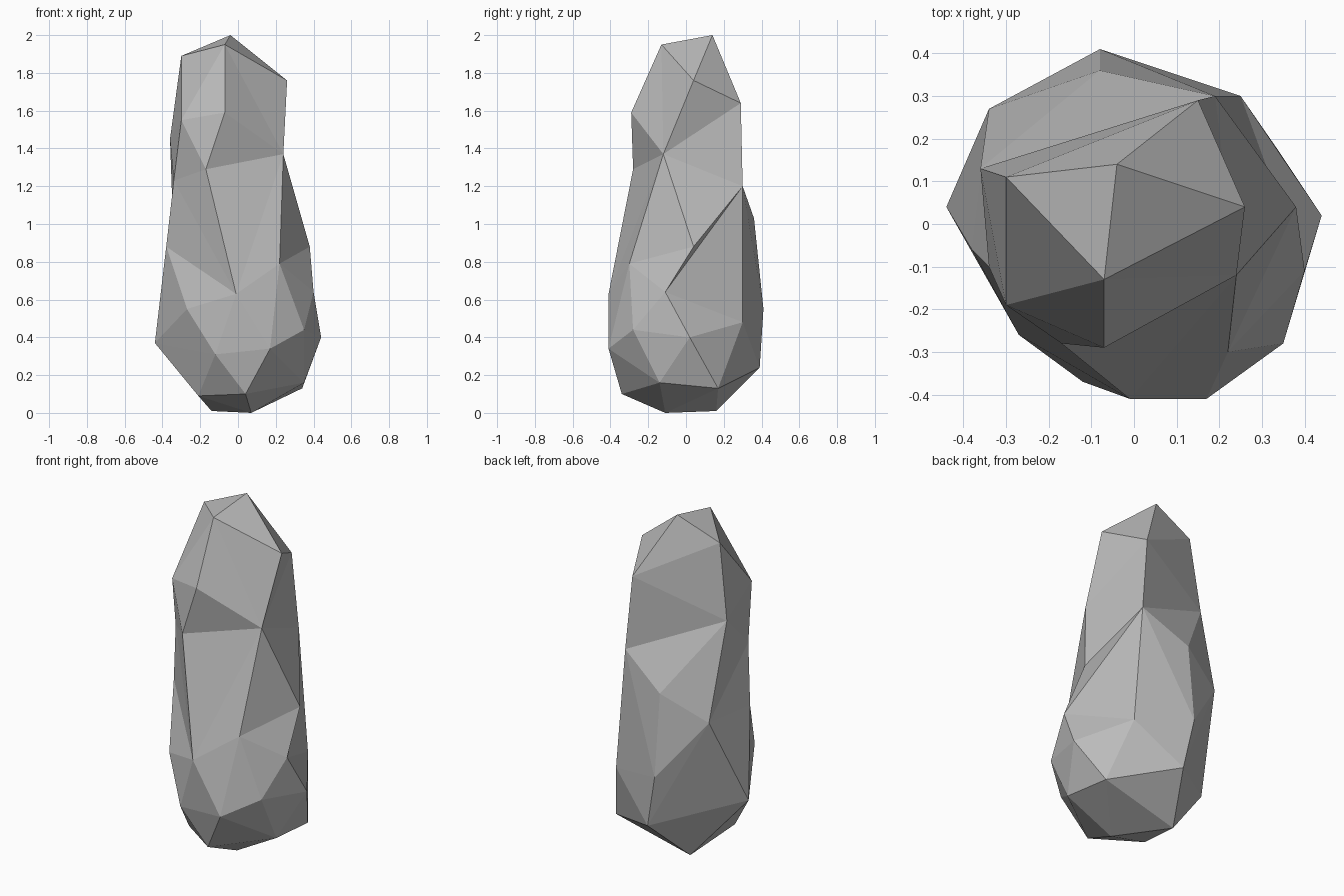
import bpy
import bmesh
import random
from mathutils import Vector

random.seed(1)

cube = bpy.data.objects.get("Cube")
if cube:
    bpy.data.objects.remove(cube, do_unlink=True)

# Corner points of the boulder, grouped in bands from the tip to the base
crown = [(-.04, .14, 2), (-.3, .11, 1.89), (-.07, -.13, 1.95),
         (.26, .04, 1.76), (.15, .29, 1.64)]
shoulder = [(-.07, -.29, 1.59), (-.3, -.19, 1.55), (-.36, .13, 1.45),
            (.24, -.12, 1.37), (-.17, -.28, 1.29), (-.34, -.1, 1.23),
            (.19, .3, 1.2)]
waist = [(-.08, .36, 1.03), (-.34, .27, .89), (-.38, -.06, .88),
         (.38, .04, .88), (.22, -.3, .79), (.4, -.11, .64),
         (-.01, -.41, .63)]
belly = [(-.27, -.26, .55), (-.08, .41, .55), (.25, .3, .48),
         (.35, -.28, .44), (.44, .02, .4), (-.44, .04, .37),
         (.17, -.41, .34), (-.12, -.37, .31), (-.02, .39, .24)]
foot = [(.35, -.14, .16), (.34, .17, .13), (.04, -.34, .1),
        (-.21, -.16, .09), (.07, -.11, 0), (-.14, .16, .01)]

# Creases that must run between two corners, counted from the tip
creases = [(2, 5), (5, 8), (8, 12), (5, 9), (9, 12), (12, 18), (18, 22),
           (11, 14), (14, 15), (6, 9), (9, 10), (16, 17), (15, 19),
           (25, 27), (31, 32), (25, 28), (28, 30), (23, 24), (26, 29),
           (29, 31), (26, 27), (7, 8)]


def crosses(a, b, c, d):
    """True if the arcs a-b and c-d cross on the unit sphere."""
    side_ab, side_cd = a.cross(b), c.cross(d)
    return (side_ab.dot(c) * side_ab.dot(d) < 0
            and side_cd.dot(a) * side_cd.dot(b) < 0
            and (a + b).dot(c + d) > 0)


def opposite_corners(edge):
    """The corners facing an edge in its two triangles."""
    return [v for f in edge.link_faces for v in f.verts if v not in edge.verts]


def force_crease(bm, start, end, ball):
    """Turn crossing edges until start and end share an edge."""
    for attempt in range(80):
        if any(e.other_vert(start) is end for e in start.link_edges):
            return
        options = []
        for edge in bm.edges:
            c, d = (ball[v] for v in edge.verts)
            if start in edge.verts or end in edge.verts:
                continue
            if not crosses(ball[start], ball[end], c, d):
                continue
            p, q = (ball[v] for v in opposite_corners(edge))
            if crosses(p, q, c, d):
                options.append(edge)
        if not options:
            return
        bmesh.utils.edge_rotate(random.choice(options), False)


def build_boulder(name, corners):
    """Wrap corners as a ball, set the creases, then pull to final shape."""
    bm = bmesh.new()
    verts = []
    ball = {}
    for x, y, z in corners:
        direction = Vector((x / .4, y / .4, (z - .95) / 1.05)).normalized()
        vert = bm.verts.new(direction)
        verts.append(vert)
        ball[vert] = direction
    bmesh.ops.convex_hull(bm, input=verts)
    for start, end in creases:
        force_crease(bm, verts[start - 1], verts[end - 1], ball)
    for vert, corner in zip(verts, corners):
        vert.co = corner
    bmesh.ops.recalc_face_normals(bm, faces=bm.faces[:])
    for face in bm.faces:
        face.smooth = False
    mesh = bpy.data.meshes.new(name)
    bm.to_mesh(mesh)
    bm.free()
    boulder = bpy.data.objects.new(name, mesh)
    bpy.context.collection.objects.link(boulder)
    return boulder


def flat_material(name, colour):
    material = bpy.data.materials.new(name)
    material.use_nodes = True
    material.diffuse_color = colour
    shader = material.node_tree.nodes["Principled BSDF"]
    shader.inputs["Base Color"].default_value = colour
    shader.inputs["Roughness"].default_value = .9
    return material


# Single standing stone in plain grey
stone = build_boulder("standing_rock", crown + shoulder + waist + belly + foot)
stone.data.materials.append(flat_material("stone grey", (.5, .5, .5, 1)))
